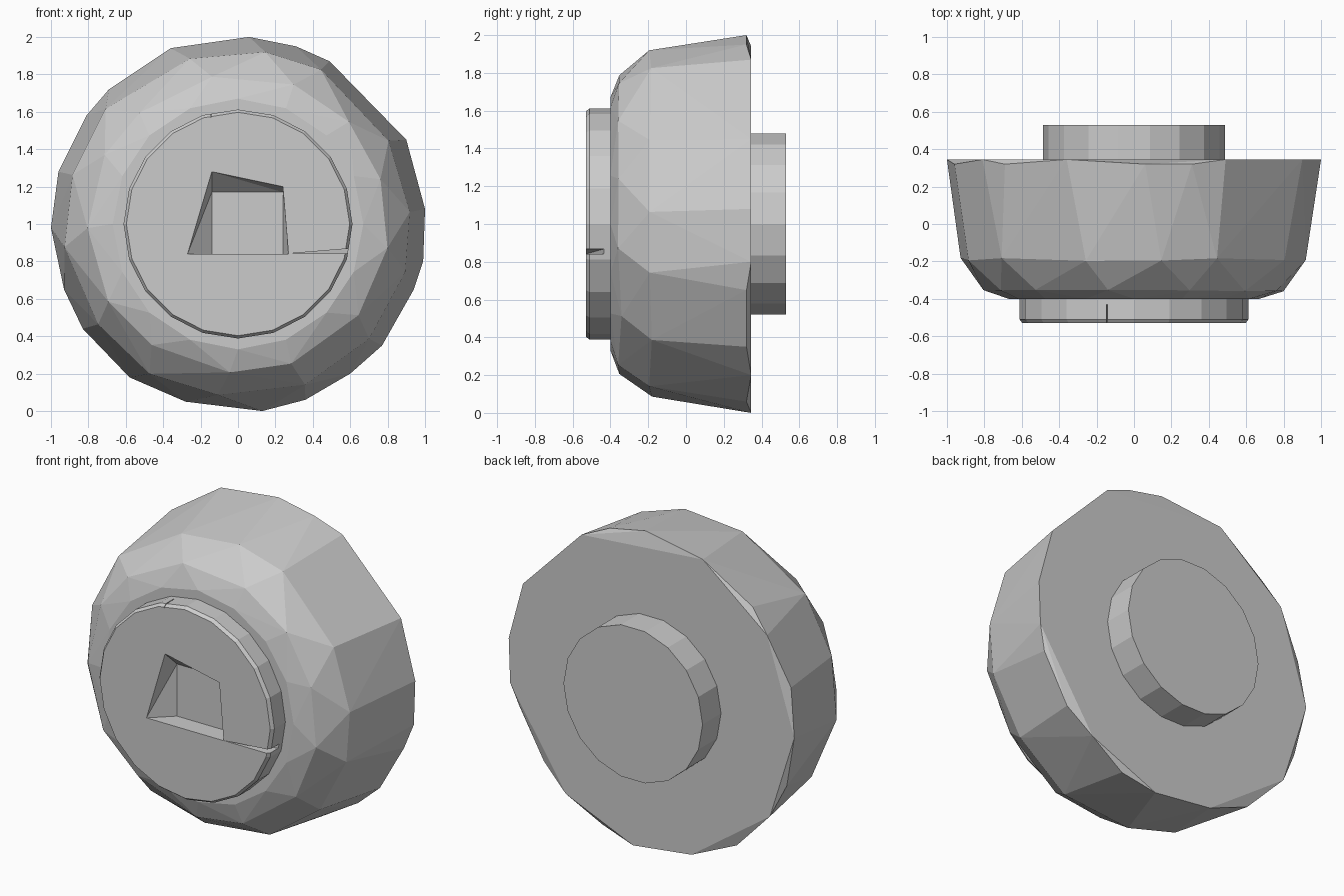
import bpy, bmesh, math, random

if "Cube" in bpy.data.objects:
    bpy.data.objects.remove(bpy.data.objects["Cube"])

random.seed(4)


def make_object(name, bm):
    bmesh.ops.recalc_face_normals(bm, faces=bm.faces)
    mesh = bpy.data.meshes.new(name)
    bm.to_mesh(mesh)
    bm.free()
    obj = bpy.data.objects.new(name, mesh)
    bpy.context.collection.objects.link(obj)
    return obj


def hull(name, points):
    bm = bmesh.new()
    for p in points:
        bm.verts.new(p)
    res = bmesh.ops.convex_hull(bm, input=bm.verts)
    junk = {g for g in res["geom_interior"] + res["geom_unused"]
            if isinstance(g, bmesh.types.BMVert)}
    bmesh.ops.delete(bm, geom=list(junk), context='VERTS')
    bmesh.ops.dissolve_limit(bm, angle_limit=0.01, verts=bm.verts, edges=bm.edges)
    return make_object(name, bm)


def ring(radius, y, sides, phase=0.0, jitter=0.0):
    pts = []
    for i in range(sides):
        a = 2 * math.pi * (i + phase + random.uniform(-jitter, jitter) * 3) / sides
        r = radius + random.uniform(-jitter, jitter) * 0.2
        pts.append((r * math.cos(a), y + random.uniform(-jitter, jitter) * 0.2,
                    1 + r * math.sin(a)))
    return pts


# Faceted body: irregular back outline, narrowing towards the front
back_flat = [(.49, 1.87), (-.36, 1.94), (-.81, 1.58), (-1, .98), (-.83, .44),
             (-.28, .05), (.13, 0), (.6, .2), (.99, .8), (1, 1.08), (.9, 1.45)]
back_low = [(.06, 2), (.31, 1.95), (.77, .35), (.94, .65), (.36, .06),
            (-.58, .18), (-.93, .65), (-.96, 1.28), (-.69, 1.72)]
body_points = [(x, .345, z) for x, z in back_flat]
body_points += [(x, .32, z) for x, z in back_low]
body_points += ring(.93, -.19, 14, .25, .06)
body_points += ring(.80, -.35, 13, .6, .05)
body_points += ring(.67, -.40, 16)
hull("body", body_points)

# Round boss at the back
hull("rear_boss", ring(.487, .33, 18) + ring(.487, .53, 18))

# Front disc with a slightly bevelled rim
disc = hull("front_disc", ring(.612, -.38, 20) + ring(.612, -.51, 20) + ring(.597, -.53, 20))

# Sloped socket, groove to the right of it and a nick in the top of the rim
front, floor = -.531, -.41
opening = [(-.27, .84), (-.14, 1.28), (.24, 1.2), (.27, .84)]
base = [(-.14, .84), (-.14, 1.17), (.24, 1.17), (.24, .84)]
cutters = [
    hull("socket_cutter", [(x, front, z) for x, z in opening]
         + [(x, floor, z) for x, z in base]),
    hull("groove_cutter", [(.262, front, .841), (.64, front, .841), (.64, front, .872),
                           (.64, -.42, .841), (.64, -.42, .872)]),
    hull("nick_cutter", [(x, y, z) for y in (-.55, -.43)
                         for x, z in ((-.145, 1.565), (-.155, 1.64), (-.135, 1.64))]),
]
bpy.context.view_layer.objects.active = disc
for cutter in cutters:
    cutter.hide_render = True
    mod = disc.modifiers.new("cut", 'BOOLEAN')
    mod.operation = 'DIFFERENCE'
    mod.solver = 'EXACT'
    mod.object = cutter
    bpy.ops.object.modifier_apply(modifier=mod.name)
    bpy.data.objects.remove(cutter)
